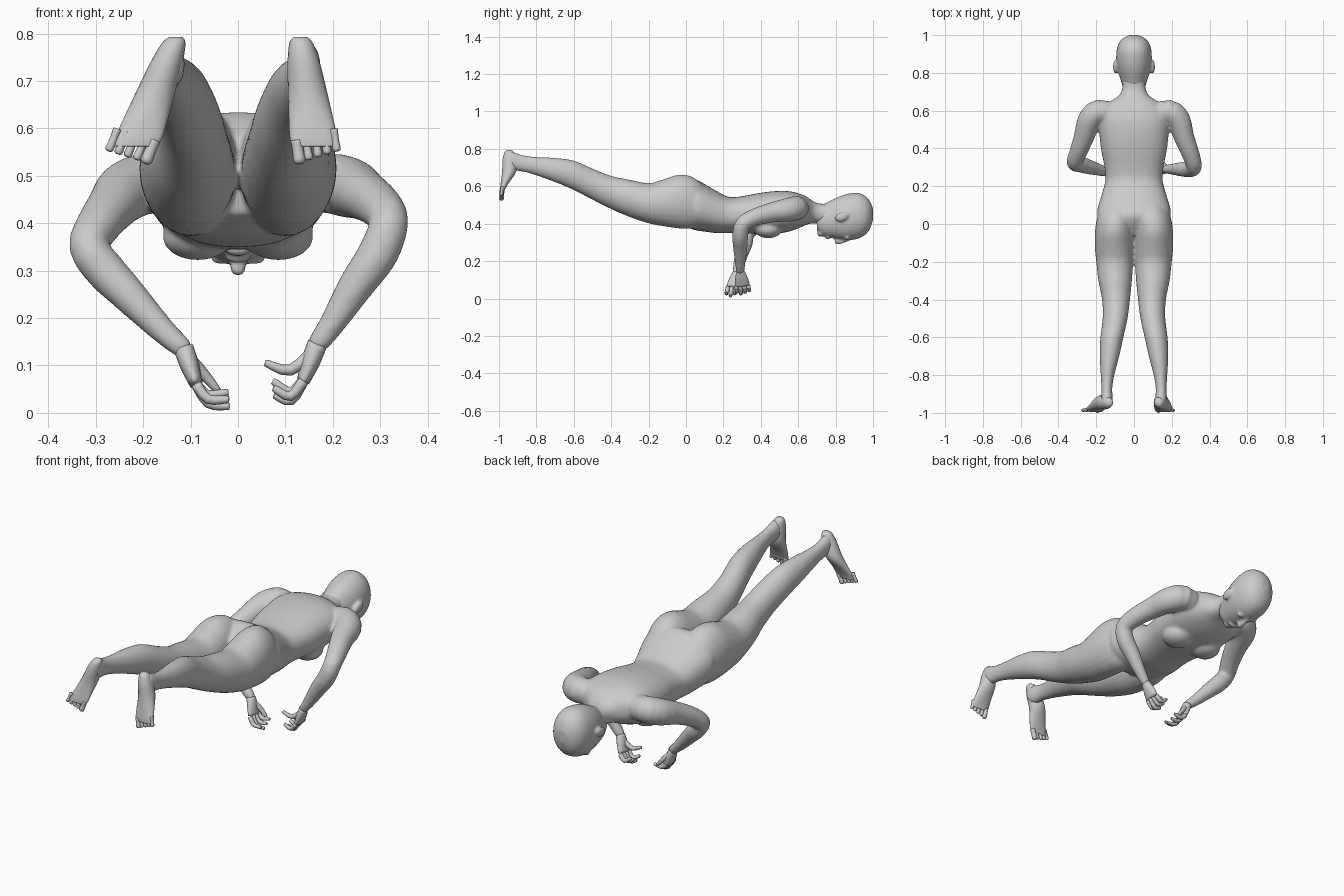
import bpy, bmesh, math
from mathutils import Vector, Matrix

if "Cube" in bpy.data.objects:
    bpy.data.objects.remove(bpy.data.objects["Cube"])

skin = bpy.data.materials.new("grey skin")
skin.diffuse_color = (0.6, 0.6, 0.6, 1)
skin.use_nodes = True
skin.node_tree.nodes["Principled BSDF"].inputs["Base Color"].default_value = skin.diffuse_color
X, Y, Z = Vector((1, 0, 0)), Vector((0, 1, 0)), Vector((0, 0, 1))


def smooth_path(rings, steps):
    """Catmull-Rom interpolation of (x, y, z, a, b) rings."""
    out, n = [], len(rings)
    for i in range(n - 1):
        p = [rings[max(0, min(n - 1, i + k))] for k in (-1, 0, 1, 2)]
        for s in range(steps):
            t = s / steps
            out.append([0.5 * (2 * b + (c - a) * t + (2 * a - 5 * b + 4 * c - d) * t * t
                        + (3 * b - a - 3 * c + d) * t ** 3) for a, b, c, d in zip(*p)])
    out.append(list(rings[-1]))
    return out


def loft(bm, rings, axis=None, hint=X, sides=20, power=2.0, steps=3):
    """Skin elliptical rings; axis fixes the ring plane, otherwise it follows the path."""
    rings = smooth_path(rings, steps)
    loops = []
    for i, r in enumerate(rings):
        t = axis or (Vector(rings[min(i + 1, len(rings) - 1)][:3])
                     - Vector(rings[max(i - 1, 0)][:3])).normalized()
        u = (hint - t * hint.dot(t)).normalized()
        v = t.cross(u)
        loop = []
        for k in range(sides):
            c, s = math.cos(k * math.tau / sides), math.sin(k * math.tau / sides)
            c = math.copysign(abs(c) ** (2 / power), c)
            s = math.copysign(abs(s) ** (2 / power), s)
            loop.append(bm.verts.new(Vector(r[:3]) + u * c * max(r[3], .002) + v * s * max(r[4], .002)))
        loops.append(loop)
    for a, b in zip(loops, loops[1:]):
        for k in range(sides):
            bm.faces.new((a[k], a[(k + 1) % sides], b[(k + 1) % sides], b[k]))
    bm.faces.new(loops[0])
    bm.faces.new(loops[-1])


def tube(bm, pts, hint=X, sides=10):
    """Round limb from (x, y, z, radius) points with a rounded tip."""
    rings = [(x, y, z, r, r) for x, y, z, r in pts]
    a, b = Vector(pts[-2][:3]), Vector(pts[-1][:3])
    r = pts[-1][3]
    tip = b + (b - a).normalized() * r * 0.6
    rings.append((*tip, r * 0.55, r * 0.55))
    loft(bm, rings, hint=hint, sides=sides)


def ball(bm, centre, size, turn=0.0):
    m = Matrix.Translation(centre) @ Matrix.Rotation(turn, 4, 'X') @ Matrix.Diagonal((*size, 1))
    bmesh.ops.create_uvsphere(bm, u_segments=20, v_segments=12, radius=1, matrix=m)


def span(rows):
    """Rows of (x, y, half width, bottom z, top z) to rings."""
    return [(x, y, (b + t) / 2, w, (t - b) / 2) for x, y, w, b, t in rows]


def finish(bm, name, voxel=None):
    bmesh.ops.recalc_face_normals(bm, faces=bm.faces)
    me = bpy.data.meshes.new(name)
    bm.to_mesh(me)
    bm.free()
    me.materials.append(skin)
    ob = bpy.data.objects.new(name, me)
    bpy.context.collection.objects.link(ob)
    for p in me.polygons:
        p.use_smooth = True
    if voxel:  # blend overlapping volumes into one skin
        rm = ob.modifiers.new("blend", 'REMESH')
        rm.mode, rm.voxel_size, rm.use_smooth_shade = 'VOXEL', voxel, True
        sm = ob.modifiers.new("soften", 'SMOOTH')
        sm.factor, sm.iterations = 0.5, 6
    return ob


# Body: torso with neck
bm = bmesh.new()
torso = [(-.06, .10, .42, .58), (0, .165, .385, .62), (.05, .195, .365, .635), (.10, .188, .358, .612),
         (.16, .17, .35, .577), (.23, .152, .35, .543), (.30, .156, .35, .547), (.38, .172, .345, .562),
         (.46, .182, .345, .573), (.54, .188, .355, .575), (.60, .178, .375, .563), (.645, .13, .395, .545),
         (.68, .08, .402, .52), (.72, .062, .40, .507), (.78, .058, .40, .51)]
loft(bm, span([(0, *r) for r in torso]), axis=Y, sides=32, power=2.3)

# Legs with buttocks, and the chest
leg = [(.085, .11, .075, .41, .59), (.097, .04, .096, .375, .648), (.104, -.04, .103, .375, .662),
       (.104, -.13, .103, .388, .634), (.102, -.20, .098, .402, .617), (.10, -.30, .089, .435, .635),
       (.095, -.40, .074, .478, .656), (.10, -.50, .066, .528, .695), (.117, -.60, .061, .58, .738),
       (.13, -.70, .052, .622, .752), (.14, -.80, .036, .658, .757), (.144, -.87, .029, .678, .766),
       (.143, -.93, .031, .685, .785), (.14, -.96, .024, .70, .785)]
for s in (1, -1):
    loft(bm, span([(s * r[0], *r[1:]) for r in leg]), axis=Y, sides=24)
    ball(bm, (s * .085, .44, .372), (.075, .075, .05))

# Arms, bent at the elbow and reaching down
shoulder = [(.11, .575, .475, .06), (.185, .595, .485, .064)]
right_arm = shoulder + [(.235, .55, .475, .064), (.265, .46, .46, .054), (.30, .37, .435, .047),
                        (.318, .305, .40, .042), (.295, .29, .335, .043), (.25, .29, .27, .038),
                        (.20, .29, .19, .028), (.168, .29, .145, .022)]
left_arm = shoulder + [(.235, .55, .468, .064), (.265, .46, .435, .054), (.295, .38, .395, .047),
                       (.315, .325, .35, .042), (.28, .315, .30, .043), (.232, .30, .25, .038),
                       (.16, .28, .175, .028), (.115, .27, .135, .022)]
for s, arm in ((1, right_arm), (-1, left_arm)):
    tube(bm, [(s * x, y, z, r) for x, y, z, r in arm], hint=Vector((s * .765, .355, -.45)), sides=20)
finish(bm, "body", .008)

# Head, face down
bm = bmesh.new()
head = [(.70, .045, .365, .47), (.73, .06, .337, .50), (.77, .073, .326, .522), (.82, .087, .317, .546),
        (.87, .094, .312, .561), (.92, .092, .32, .565), (.96, .079, .342, .547), (.985, .055, .375, .518),
        (1.0, .022, .42, .48)]
loft(bm, span([(0, *r) for r in head]), axis=Y, sides=32, power=2.1)
tube(bm, [(0, .87, .32, .012), (0, .835, .308, .014), (0, .805, .305, .017)])        # nose
ball(bm, (0, .758, .328), (.028, .013, .012))                                        # lips
ball(bm, (0, .722, .348), (.03, .02, .018))                                          # chin
for s in (1, -1):
    ball(bm, (s * .035, .862, .325), (.024, .012, .012))                             # brow
    ball(bm, (s * .098, .832, .437), (.013, .038, .024), .35)                        # ear
finish(bm, "head", .006)


# Feet hanging down, soles facing backwards; lean = sideways drift from heel to toes
def foot(name, s, lean):
    bm = bmesh.new()
    rows = [(.793, -.945, .014, .012), (.78, -.945, .025, .026), (.74, -.945, .034, .036),
            (.68, -.945, .041, .038), (.62, -.968, .047, .022), (.58, -.982, .05, .013), (.562, -.985, .046, .010)]
    shift = lambda z: s * (.132 + lean * (.79 - z) / .23)
    loft(bm, [(shift(z), y, z, a, b) for z, y, a, b in rows], axis=Z, sides=20)
    for i in range(5):
        x = shift(.57) + s * (-.037 + .0195 * i)
        r = .013 if i == 0 else .009
        z = .575 + .006 * i
        tube(bm, [(x, -.983, z, r), (x + s * lean * .1, -.985, z - .022, r * .9),
                  (x + s * lean * .2, -.987, z - .042, r)], sides=8)
    finish(bm, name)


foot("right_foot", 1, .03)
foot("left_foot", -1, .085)


# Hands with loosely curled fingers
def hand(name, wrist, knuckle, mid, tip, thumb):
    bm = bmesh.new()
    w, k = Vector(wrist), Vector(knuckle)
    c = w.lerp(k, .5)
    loft(bm, [(*w, .021, .021), (*c, .034, .02), (*k, .04, .014)], hint=Y, sides=16)
    for i in range(4):
        off = Vector((0, (i - 1.5) * .021, 0))
        lift = Vector((-.1, 0, 1)) * .009 * abs(i - 1)
        pts = [k + off, Vector(mid) + off * 1.05 + lift, Vector(tip) + off * 1.1 + lift * 1.6]
        tube(bm, [(*p, r) for p, r in zip(pts, (.0115, .0105, .008))], hint=Y, sides=8)
    tube(bm, [(*w.lerp(k, .2), .014), (*thumb[0], .012), (*thumb[1], .008)], hint=Y, sides=8)
    finish(bm, name)


hand("right_hand", (.168, .29, .147), (.138, .302, .068), (.112, .304, .026), (.08, .302, .036),
     ((.11, .285, .09), (.062, .28, .104)))
hand("left_hand", (-.115, .27, .137), (-.088, .255, .06), (-.062, .25, .02), (-.022, .25, .014),
     ((-.075, .285, .085), (-.045, .29, .05)))
